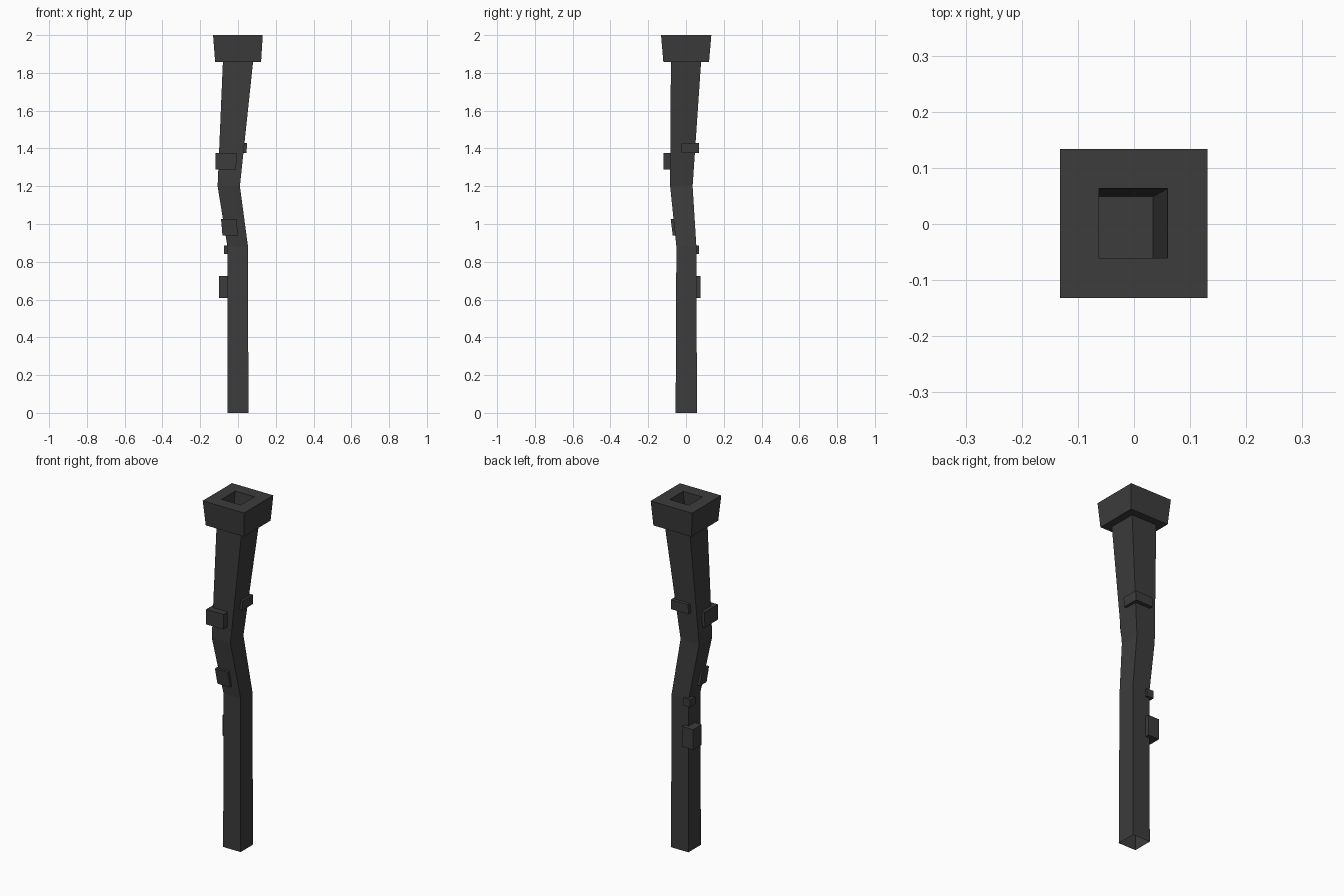
import bpy
import bmesh

if "Cube" in bpy.data.objects:
    bpy.data.objects.remove(bpy.data.objects["Cube"], do_unlink=True)

iron = bpy.data.materials.new("dark iron grey")
iron.use_nodes = True
GREY = (0.045, 0.045, 0.045, 1)
iron.diffuse_color = GREY
iron.node_tree.nodes["Principled BSDF"].inputs["Base Color"].default_value = GREY


def loft(name, rings, close_start=False, close_end=False):
    """Join rectangular rings given as (x0, x1, y0, y1, z)."""
    bm = bmesh.new()
    loops = [[bm.verts.new(p) for p in
              ((x0, y0, z), (x1, y0, z), (x1, y1, z), (x0, y1, z))]
             for x0, x1, y0, y1, z in rings]
    for a, b in zip(loops, loops[1:]):
        for i in range(4):
            j = (i + 1) % 4
            bm.faces.new((a[i], a[j], b[j], b[i]))
    if close_start:
        bm.faces.new(loops[0][::-1])
    if close_end:
        bm.faces.new(loops[-1])
    mesh = bpy.data.meshes.new(name)
    bm.to_mesh(mesh)
    bm.free()
    mesh.materials.append(iron)
    obj = bpy.data.objects.new(name, mesh)
    bpy.context.collection.objects.link(obj)
    return obj


# Crooked square shaft, open at the foot
loft("shaft", [
    (-0.056, 0.055, -0.055, 0.058, 0),
    (-0.056, 0.053, -0.051, 0.055, 0.88),
    (-0.108, 0.01, -0.084, 0.035, 1.2),
    (-0.08, 0.08, -0.08, 0.08, 1.86),
])

# Flared collar with a blind square hole that follows the shaft
loft("collar", [
    (-0.08, 0.08, -0.08, 0.08, 1.857),
    (-0.121, 0.122, -0.12, 0.122, 1.857),
    (-0.132, 0.131, -0.132, 0.134, 2.0),
    (-0.062, 0.06, -0.061, 0.063, 2.0),
    (-0.07, 0.034, -0.061, 0.049, 1.78),
], close_end=True)


# Blocks wrapped around the shaft's corners: bounds, then top shift in x and y
def block(name, x0, x1, y0, y1, z0, z1, dx=0, dy=0):
    loft(name, [(x0, x1, y0, y1, z0),
                (x0 + dx, x1 + dx, y0 + dy, y1 + dy, z1)], True, True)


block("low_back_block", -0.10, -0.03, 0.0, 0.078, 0.608, 0.725)
block("small_back_block", -0.073, -0.03, 0.02, 0.068, 0.842, 0.885)
block("middle_front_block", -0.082, 0.0, -0.07, -0.01, 0.938, 1.027, -0.008, -0.011)
block("upper_front_block", -0.12, -0.01, -0.12, 0.0, 1.288, 1.375, 0.002)
block("upper_back_block", -0.065, 0.045, -0.025, 0.07, 1.376, 1.43, 0.003)
